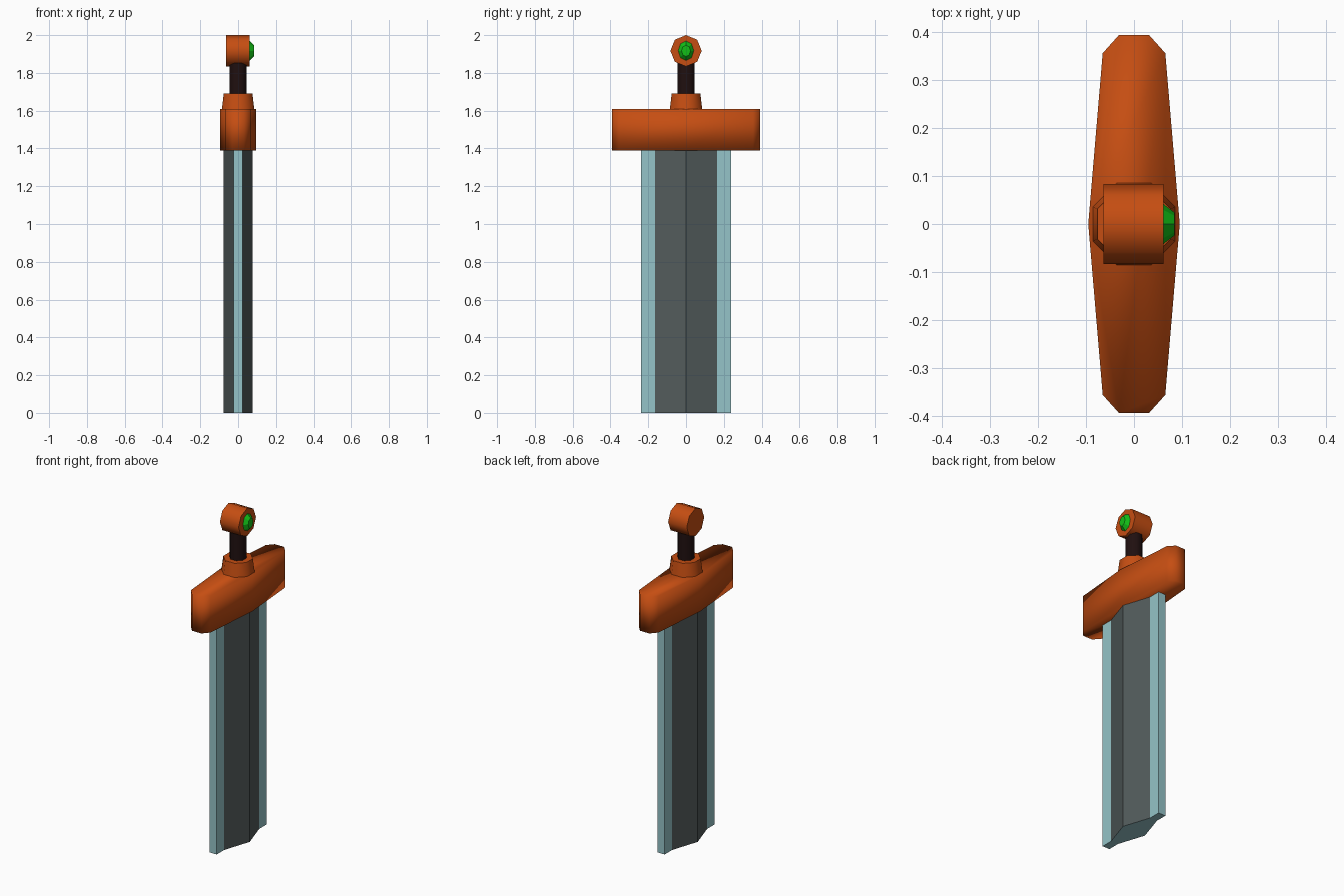
import bpy, bmesh, math
from mathutils import Matrix

cube = bpy.data.objects.get("Cube")
if cube:
    bpy.data.objects.remove(cube)


def material(name, rgb):
    m = bpy.data.materials.new(name)
    m.use_nodes = True
    m.diffuse_color = (*rgb, 1)
    m.node_tree.nodes["Principled BSDF"].inputs["Base Color"].default_value = (*rgb, 1)
    return m


bronze = material("bronze_orange", (0.56, 0.075, 0.006))
steel = material("pale_steel", (0.30, 0.55, 0.58))
core = material("dark_steel", (0.085, 0.105, 0.105))
leather = material("dark_leather", (0.014, 0.005, 0.005))
green = material("green_gem", (0.006, 0.52, 0.008))


def finish(bm, name, mats, smooth=None):
    """Store the mesh; smooth is None, 'all' or an angle in degrees."""
    bmesh.ops.recalc_face_normals(bm, faces=bm.faces)
    me = bpy.data.meshes.new(name)
    bm.to_mesh(me)
    bm.free()
    for m in mats:
        me.materials.append(m)
    ob = bpy.data.objects.new(name, me)
    bpy.context.collection.objects.link(ob)
    if smooth == "all":
        for p in me.polygons:
            p.use_smooth = True
    elif smooth:
        bpy.ops.object.select_all(action="DESELECT")
        ob.select_set(True)
        bpy.context.view_layer.objects.active = ob
        bpy.ops.object.shade_smooth_by_angle(angle=math.radians(smooth))
    return ob


def mirrored(quarter):
    """Full outline from the +x +y quarter, listed from the x side to the y end."""
    half = [(x, -y) for x, y in reversed(quarter) if y] + quarter
    return half + [(-x, y) for x, y in reversed(half) if x]


def prism(outline, z0, z1):
    bm = bmesh.new()
    face = bm.faces.new([bm.verts.new((x, y, z0)) for x, y in outline])
    top = bmesh.ops.extrude_face_region(bm, geom=[face])["geom"]
    verts = [v for v in top if isinstance(v, bmesh.types.BMVert)]
    bmesh.ops.translate(bm, verts=verts, vec=(0, 0, z1 - z0))
    return bm


def frustum(name, mat, r0, r1, lo, hi, turn=0, along_x=None, scale=(1, 1), smooth=None):
    """Eight-sided drum from lo to hi, along z, or along x at height along_x."""
    bm = bmesh.new()
    m = Matrix.Translation((0, 0, (lo + hi) / 2)) @ Matrix.Rotation(turn, 4, "Z")
    m = Matrix.Diagonal((*scale, 1, 1)) @ m
    if along_x is not None:
        m = Matrix.Translation((0, 0, along_x)) @ Matrix.Rotation(math.pi / 2, 4, "Y") @ m
    bmesh.ops.create_cone(bm, cap_ends=True, segments=8, radius1=r0, radius2=r1,
                          depth=hi - lo, matrix=m)
    return finish(bm, name, [mat], smooth)


# Blade: ridged dark core between flat pale edges
bm = prism(mirrored([(0.078, 0), (0.024, 0.165), (0.024, 0.237)]), 0, 1.42)
bm.normal_update()
for f in bm.faces:
    c = f.calc_center_median()
    f.material_index = 1 if abs(c.x) > 0.03 and abs(f.normal.z) < 0.5 else 0
finish(bm, "blade", [steel, core])

# Crossguard: tapered bar with clipped ends
bm = prism(mirrored([(0.095, 0), (0.065, 0.355), (0.031, 0.393)]), 1.39, 1.61)
finish(bm, "crossguard", [bronze], "all")

# Handle
eighth = math.pi / 8
frustum("collar", bronze, 0.094, 0.082, 1.60, 1.69, eighth, smooth=60)
frustum("grip", leather, 0.048, 0.048, 1.66, 1.87, eighth, smooth=60)

# Pommel with a faceted gem on its left face
HUB = 1.917
frustum("pommel", bronze, 0.083, 0.083, -0.063, 0.061, along_x=HUB, smooth=60)
frustum("gem", green, 0.055, 0.03, 0.058, 0.084, along_x=HUB, scale=(1, 0.8))
